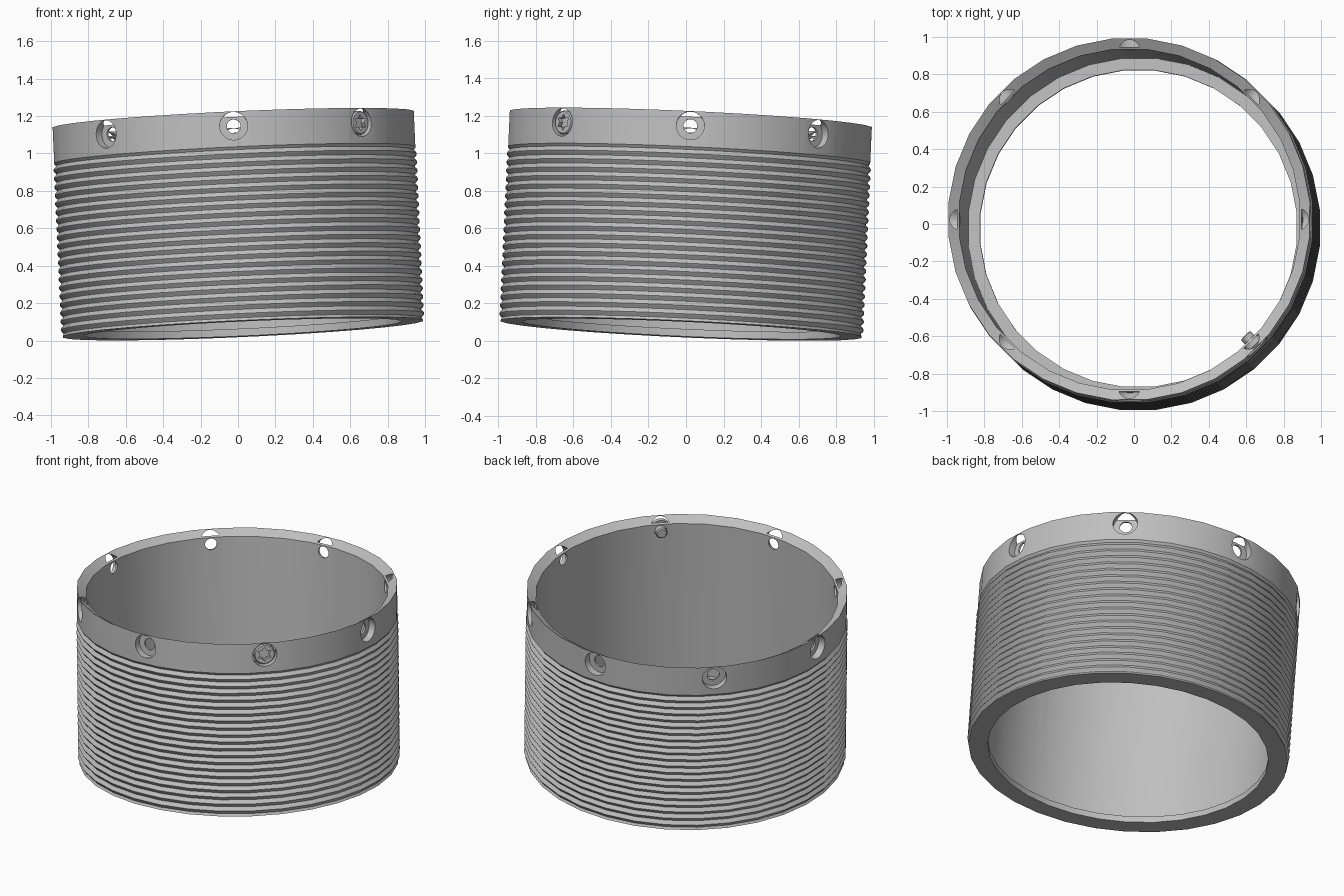
import bpy, bmesh
from math import sin, cos, pi, radians
from mathutils import Matrix, Vector

cube = bpy.data.objects.get("Cube")
if cube:
    bpy.data.objects.remove(cube, do_unlink=True)

HEIGHT = 1.12
HOLE_Z = HEIGHT - 0.078
SIDES = 32

steel = bpy.data.materials.new("satin_grey")
steel.use_nodes = True
grey = (0.52, 0.52, 0.52, 1)
steel.diffuse_color = grey
steel.node_tree.nodes["Principled BSDF"].inputs["Base Color"].default_value = grey


def sweep(bm, profile, sides, matrix, closed=False):
    """Revolve a (radius, height) profile about the local z axis."""
    new = []
    for i in range(sides):
        a = 2 * pi * (i + 0.5) / sides
        new.append([bm.verts.new(matrix @ Vector((r * cos(a), r * sin(a), z)))
                    for r, z in profile])
    n = len(profile)
    for i in range(sides):
        a, b = new[i], new[(i + 1) % sides]
        for j in range(n if closed else n - 1):
            k = (j + 1) % n
            bm.faces.new((a[j], b[j], b[k], a[k]))


def finish(name, bm):
    bmesh.ops.remove_doubles(bm, verts=bm.verts, dist=1e-6)
    bmesh.ops.recalc_face_normals(bm, faces=bm.faces)
    mesh = bpy.data.meshes.new(name)
    bm.to_mesh(mesh)
    bm.free()
    mesh.materials.append(steel)
    obj = bpy.data.objects.new(name, mesh)
    bpy.context.collection.objects.link(obj)
    return obj


def activate(obj):
    bpy.ops.object.select_all(action="DESELECT")
    obj.select_set(True)
    bpy.context.view_layer.objects.active = obj


def cut(obj, cutter):
    mod = obj.modifiers.new("cut", "BOOLEAN")
    mod.operation = "DIFFERENCE"
    mod.solver = "EXACT"
    mod.object = cutter
    activate(obj)
    bpy.ops.object.modifier_apply(modifier=mod.name)
    bpy.data.objects.remove(cutter, do_unlink=True)


def radial(angle):
    """Frame at hole height whose local z points outward."""
    return (Matrix.Rotation(angle, 4, "Z") @ Matrix.Translation((0, 0, HOLE_Z))
            @ Matrix.Rotation(pi / 2, 4, "Y"))


# Threaded sleeve: ridges outside, plain collar, sloped rim, lip at the base
RIDGES, STEPS, LOW, HIGH = 20, 6, 0.015, 0.915
outline = [(0.851, 0.0), (0.968, 0.0)]
for i in range(RIDGES * STEPS + 1):
    t = i / STEPS
    outline.append((0.968 - 0.008 * cos(2 * pi * t),
                    LOW + (HIGH - LOW) * t / RIDGES))
outline += [(0.971, 0.93), (0.971, HEIGHT), (0.915, HEIGHT - 0.035),
            (0.915, 0.04), (0.851, 0.04)]
bm = bmesh.new()
sweep(bm, outline, SIDES, Matrix(), closed=True)
sleeve = finish("threaded_sleeve", bm)

# Eight counterbored holes around the collar
bm = bmesh.new()
for i in range(8):
    sweep(bm, [(0, 0.8), (0.037, 0.8), (0.037, 0.922), (0.075, 0.922),
               (0.075, 1.1), (0, 1.1)], 24, radial(i * pi / 4))
cut(sleeve, finish("hole_cutter", bm))

# One screw with a star-shaped drive recess
place = radial(-pi / 4)
bm = bmesh.new()
sweep(bm, [(0, 0.875), (0.028, 0.875), (0.035, 0.882), (0.035, 0.923),
           (0.064, 0.923), (0.064, 0.952), (0.058, 0.96), (0, 0.96)], 24, place)
screw = finish("star_screw", bm)

bm = bmesh.new()
star = []
for i in range(12):
    r, a = (0.045 if i % 2 == 0 else 0.027), i * pi / 6
    star.append(bm.verts.new(place @ Vector((r * cos(a), r * sin(a), 0.935))))
base = bm.faces.new(star)
top = bmesh.ops.extrude_face_region(bm, geom=[base])["geom"]
bmesh.ops.translate(bm, verts=[v for v in top if isinstance(v, bmesh.types.BMVert)],
                    vec=place.to_3x3() @ Vector((0, 0, 0.06)))
cut(screw, finish("star_cutter", bm))

# The whole assembly leans slightly to the back right
lean = Vector((0, 0, 1)).rotation_difference(Vector((-0.046, 0.046, 1)))
pose = (Matrix.Translation((0, 0, 0.622)) @ lean.to_matrix().to_4x4()
        @ Matrix.Translation((0, 0, -HEIGHT / 2)))
for obj in (sleeve, screw):
    obj.data.transform(pose)
    activate(obj)
    bpy.ops.object.shade_smooth_by_angle(angle=radians(32))
